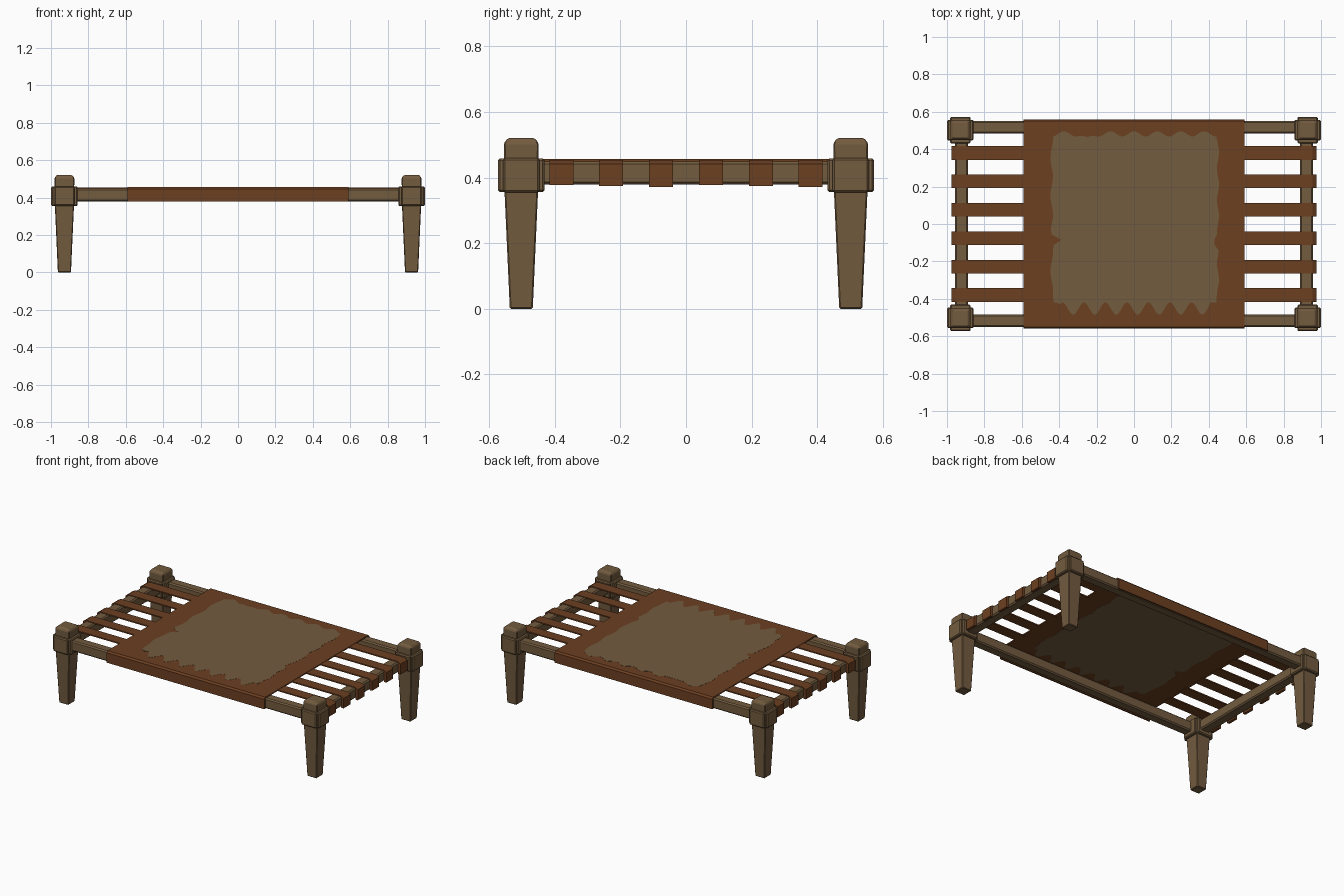
import bpy, bmesh, math
from mathutils import Vector

if "Cube" in bpy.data.objects:
    bpy.data.objects.remove(bpy.data.objects["Cube"])


def material(name, rgb):
    m = bpy.data.materials.new(name)
    m.diffuse_color = (*rgb, 1)
    m.use_nodes = True
    m.node_tree.nodes["Principled BSDF"].inputs["Base Color"].default_value = m.diffuse_color
    return m


WOOD = material("taupe wood", (0.172, 0.106, 0.050))
HIDE = material("brown hide", (0.150, 0.050, 0.015))


def finish(name, bm, mat, bevel=0):
    bmesh.ops.recalc_face_normals(bm, faces=bm.faces)
    me = bpy.data.meshes.new(name)
    bm.to_mesh(me)
    bm.free()
    me.materials.append(mat)
    ob = bpy.data.objects.new(name, me)
    bpy.context.collection.objects.link(ob)
    if bevel:
        mod = ob.modifiers.new("bevel", 'BEVEL')
        mod.width = bevel
        mod.segments = 1
    return ob


def box(name, c, s, mat, bevel=0):
    bm = bmesh.new()
    bmesh.ops.create_cube(bm, size=1)
    for v in bm.verts:
        v.co = Vector(v.co[i] * s[i] + c[i] for i in range(3))
    return finish(name, bm, mat, bevel)


def prism(name, points, direction, mat):
    # closed outline extruded along a direction
    bm = bmesh.new()
    f = bm.faces.new([bm.verts.new(p) for p in points])
    r = bmesh.ops.extrude_face_region(bm, geom=[f])
    vs = [g for g in r["geom"] if isinstance(g, bmesh.types.BMVert)]
    bmesh.ops.translate(bm, verts=vs, vec=direction)
    if f.is_valid and len(f.link_loops if hasattr(f, "link_loops") else []) < 0:
        bm.faces.remove(f)
    return finish(name, bm, mat)


def post(name, cx, cy):
    # square post, tapered below the collar, chamfered on top
    levels = [(0, 0.035), (0.355, 0.051), (0.505, 0.053), (0.52, 0.041)]
    bm = bmesh.new()
    rings = []
    for z, h in levels:
        rings.append([bm.verts.new((cx + sx * h, cy + sy * h, z))
                      for sx, sy in ((-1, -1), (1, -1), (1, 1), (-1, 1))])
    for a, b in zip(rings, rings[1:]):
        for i in range(4):
            bm.faces.new((a[i], a[(i + 1) % 4], b[(i + 1) % 4], b[i]))
    bm.faces.new(rings[0])
    bm.faces.new(rings[-1])
    return finish(name, bm, WOOD, 0.004)


# corner posts with crossed collar blocks
for sx, nx in ((-1, "left"), (1, "right")):
    for sy, ny in ((-1, "front"), (1, "back")):
        x, y = sx * 0.928, sy * 0.502
        post(f"{ny}_{nx}_leg", x, y)
        box(f"{ny}_{nx}_collar_x", (x, y, 0.407), (0.142, 0.110, 0.105), WOOD, 0.006)
        box(f"{ny}_{nx}_collar_y", (x, y, 0.407), (0.110, 0.142, 0.103), WOOD, 0.006)

# frame rails
for s, n in ((-1, "front"), (1, "back")):
    box(f"{n}_rail", (0, s * 0.517, 0.414), (1.84, 0.066, 0.070), WOOD, 0.008)
for s, n in ((-1, "left"), (1, "right")):
    box(f"{n}_rail", (s * 0.923, 0, 0.414), (0.070, 1.0, 0.070), WOOD, 0.008)

# hide sheet folded down over the long rails
outer = [(-0.560, 0.378), (-0.560, 0.445), (-0.550, 0.456)]
inner = [(-0.551, 0.378), (-0.551, 0.442), (-0.546, 0.448)]
outline = outer + [(-y, z) for y, z in reversed(outer)]
outline += [(-y, z) for y, z in inner] + [(y, z) for y, z in reversed(inner)]
prism("hide_sheet", [(-0.59, y, z) for y, z in outline], (1.18, 0, 0), HIDE)

# straps running over the end rails and folded down outside
strap = [(0.575, 0.454), (0.955, 0.454), (0.975, 0.442), (0.975, 0.374),
         (0.957, 0.374), (0.957, 0.440), (0.950, 0.446), (0.575, 0.446)]
for s, n in ((-1, "left"), (1, "right")):
    for i in range(6):
        y = (i - 2.5) * 0.152
        drop = 0.003 * (i % 3 - 1)
        pts = [(s * x, y - 0.0365, z - (drop if z < 0.4 else 0)) for x, z in strap]
        prism(f"{n}_strap_{i + 1}", pts, (0, 0.073, 0), HIDE)

# pale patch with a scalloped outline, showing on both faces of the sheet
N = 84
edge = []
for i in range(N + 1):
    x = -0.43 + 0.87 * i / N
    y = -0.452 - 0.033 * math.cos(math.tau * (x - 0.02) / 0.115)
    edge.append((x, max(y, -0.42) if abs(x) > 0.40 else y))
for i in range(1, 30):
    y = -0.40 + 0.86 * i / 30
    notch = 0.035 * math.exp(-((y + 0.10) / 0.02) ** 2)
    edge.append((0.449 - notch + 0.006 * math.sin(y * 37), y))
for i in range(N + 1):
    x = 0.44 - 0.87 * i / N
    y = 0.482 + 0.014 * math.cos(math.tau * (x - 0.0) / 0.125)
    edge.append((x, y - 0.03 * math.exp(-((x + 0.25) / 0.03) ** 2)))
for i in range(1, 30):
    y = 0.46 - 0.86 * i / 30
    notch = 0.055 * math.exp(-((y + 0.085) / 0.02) ** 2)
    edge.append((-0.440 + notch + 0.007 * math.sin(y * 31), y))
prism("pale_patch", [(x, y, 0.4472) for x, y in edge], (0, 0, 0.0096), WOOD)
